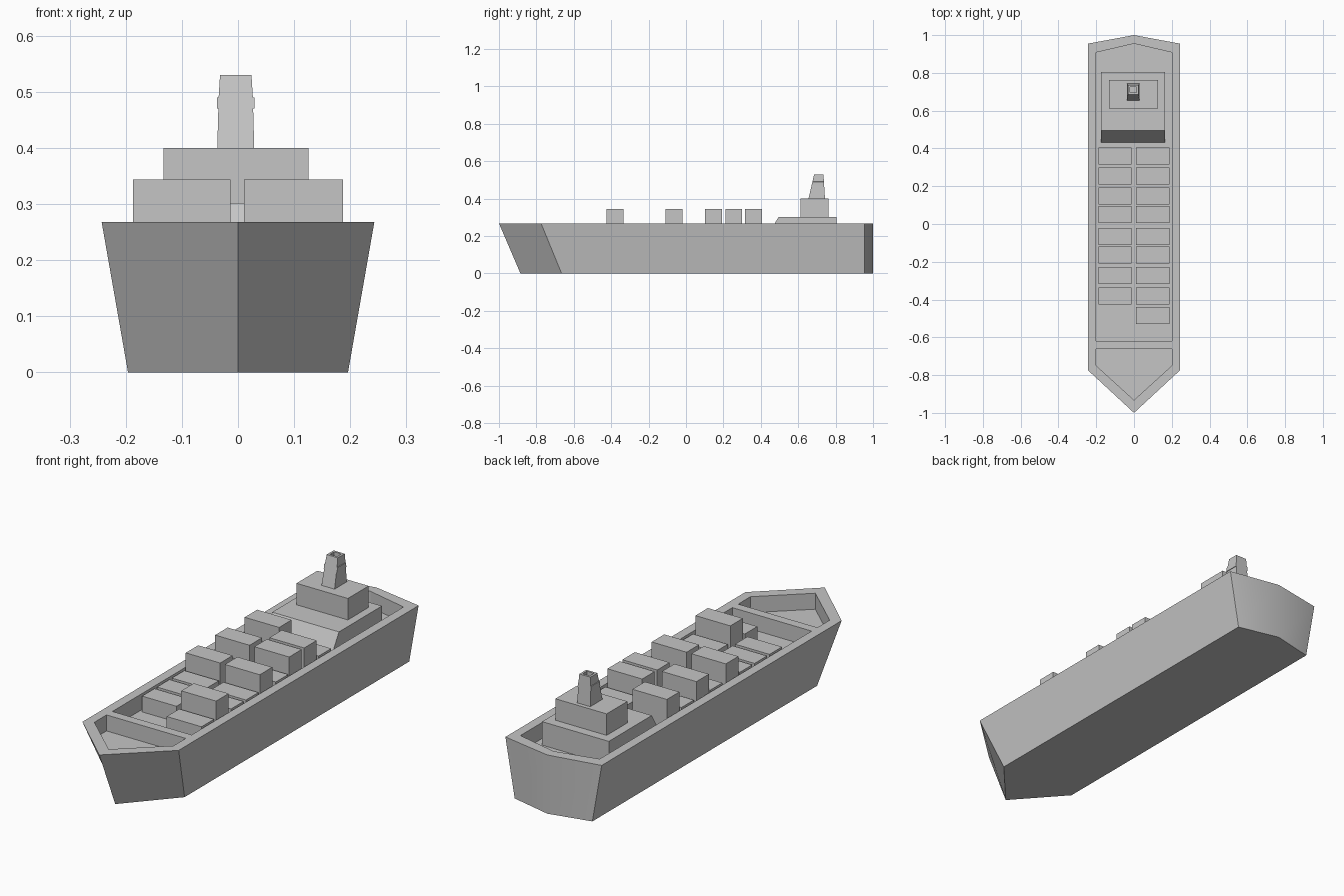
import bpy, bmesh, math

if "Cube" in bpy.data.objects:
    bpy.data.objects.remove(bpy.data.objects["Cube"])

grey = bpy.data.materials.new("light_grey")
grey.diffuse_color = (0.56, 0.56, 0.56, 1)
grey.use_nodes = True
grey.node_tree.nodes["Principled BSDF"].inputs["Base Color"].default_value = grey.diffuse_color

DECK, FLOOR = 0.268, 0.195


def loft(name, rings, material=grey):
    """Closed solid through rings with equal point counts, bottom to top."""
    bm = bmesh.new()
    loops = [[bm.verts.new(p) for p in ring] for ring in rings]
    n = len(loops[0])
    bm.faces.new(loops[0][::-1])
    bm.faces.new(loops[-1])
    for low, high in zip(loops, loops[1:]):
        for i in range(n):
            j = (i + 1) % n
            bm.faces.new((low[i], low[j], high[j], high[i]))
    bmesh.ops.recalc_face_normals(bm, faces=bm.faces)
    mesh = bpy.data.meshes.new(name)
    bm.to_mesh(mesh)
    bm.free()
    obj = bpy.data.objects.new(name, mesh)
    mesh.materials.append(material)
    bpy.context.collection.objects.link(obj)
    return obj


def rect(x0, x1, y0, y1, z):
    return [(x0, y0, z), (x1, y0, z), (x1, y1, z), (x0, y1, z)]


def box(name, x0, x1, y0, y1, z0, z1):
    return loft(name, [rect(x0, x1, y0, y1, z0), rect(x0, x1, y0, y1, z1)])


def prism(name, outline, z0, z1):
    return loft(name, [[(x, y, z) for x, y in outline] for z in (z0, z1)])


def cut(target, cutter):
    cutter.hide_render = True
    cutter.hide_set(True)
    mod = target.modifiers.new("cut", 'BOOLEAN')
    mod.operation = 'DIFFERENCE'
    mod.solver = 'EXACT'
    mod.object = cutter


def hull_ring(w, bow, shoulder, z):
    return [(0, bow, z), (w, shoulder, z), (w, 0.955, z),
            (0, 1, z), (-w, 0.955, z), (-w, shoulder, z)]


# Hull with raked bow and a shallow pointed stern
hull = loft("hull", [hull_ring(0.196, -0.885, -0.665, 0),
                     hull_ring(0.243, -1, -0.775, DECK)])
bpy.context.view_layer.objects.active = hull
hull.select_set(True)
bpy.ops.object.shade_smooth_by_angle(angle=math.radians(30))

# Sunken wells: cargo hold and foredeck, leaving a bulkhead between them
hold = [(-0.2, -0.62), (0.2, -0.62), (0.2, 0.908), (0, 0.955), (-0.2, 0.908)]
fore = [(0, -0.932), (0.2, -0.75), (0.2, -0.662), (-0.2, -0.662), (-0.2, -0.75)]
cut(hull, prism("hold_cutter", hold, FLOOR, 0.4))
cut(hull, prism("foredeck_cutter", fore, FLOOR, 0.4))

# Cargo containers: a full lower layer and a scattered upper layer
rows = [0.36, 0.255, 0.147, 0.05, -0.065, -0.165, -0.272, -0.38, -0.485]
sides = {"left": (-0.187, -0.013), "right": (0.011, 0.187)}
stacked = {"left": (0, 2, 4), "right": (1, 2, 4, 7)}
for side, (x0, x1) in sides.items():
    for i, y in enumerate(rows):
        if side == "left" and i == 8:
            continue
        box(f"lower_container_{side}_{i}", x0, x1, y - 0.045, y + 0.045, FLOOR - 0.002, 0.267)
        if i in stacked[side]:
            box(f"upper_container_{side}_{i}", x0, x1, y - 0.045, y + 0.045, 0.267, 0.344)

# Superstructure: base with sloped front, then the deckhouse
loft("bridge_base", [rect(-0.174, 0.163, 0.43, 0.805, FLOOR - 0.002),
                     rect(-0.174, 0.163, 0.495, 0.805, 0.302)])
box("deckhouse", -0.133, 0.126, 0.612, 0.762, 0.30, 0.40)

# Funnel with a slightly wider band and a hollow top
C = -0.004  # funnel centre line


def funnel_ring(half, z):
    t = (z - 0.40) / 0.13
    return rect(C - half, C + half, 0.655 + 0.03 * t, 0.743 - 0.008 * t, z)


funnel = loft("funnel", [funnel_ring(h, z) for h, z in (
    (0.033, 0.398), (0.031, 0.47), (0.0335, 0.4705),
    (0.0335, 0.49), (0.0305, 0.4905), (0.028, 0.53))])
cut(funnel, box("funnel_cutter", C - 0.018, C + 0.018, 0.695, 0.725, 0.50, 0.56))
